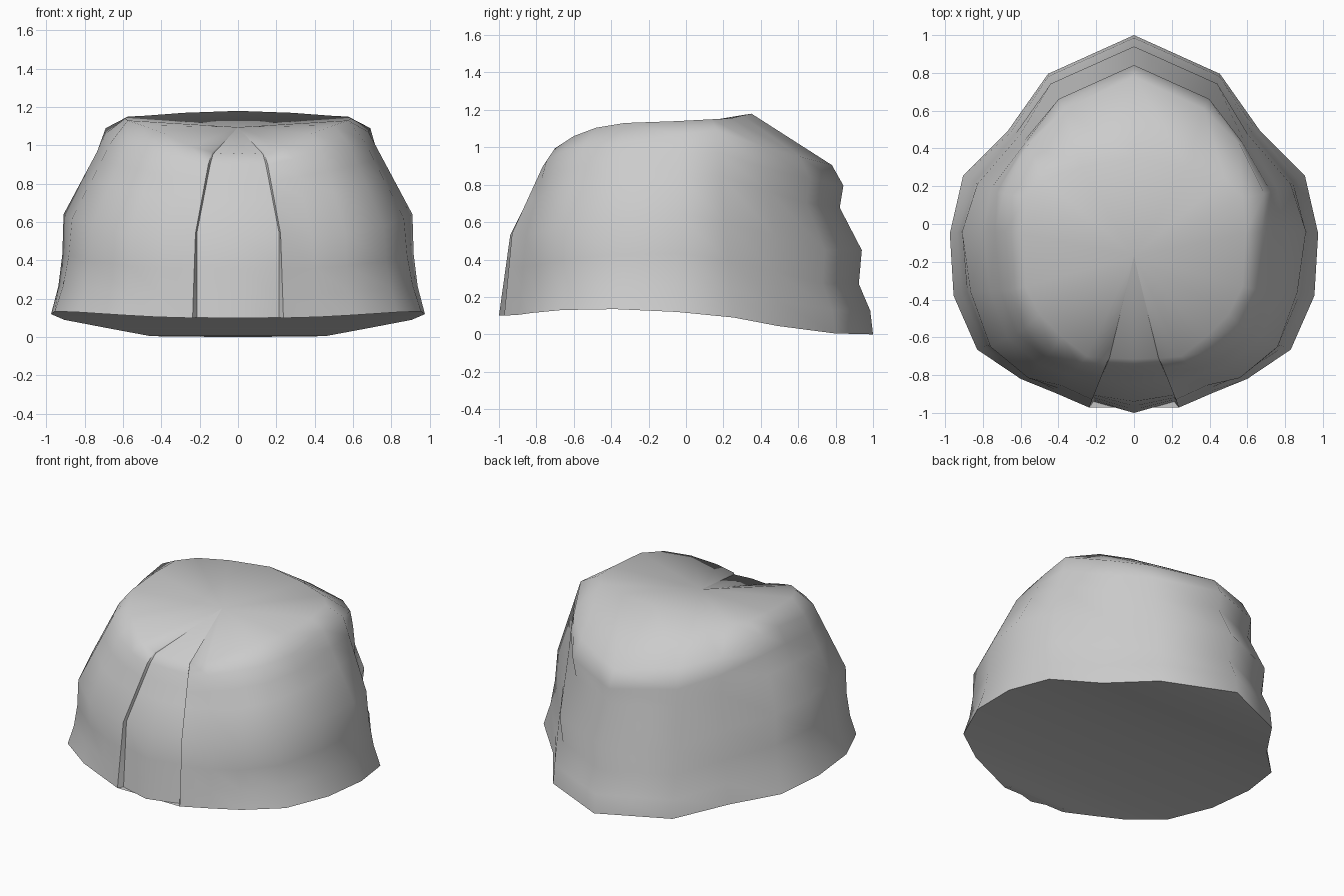
import bpy, bmesh
from mathutils import Vector

if "Cube" in bpy.data.objects:
    bpy.data.objects.remove(bpy.data.objects["Cube"])

# Half of the shell. Each column runs down: rim, shoulder, middle, bottom.
FRONT = [
    ((0, -.715, .96), (0, -.755, .90), (0, -.94, .53), (0, -1.0, .10)),
    ((.13, -.71, .955), (.145, -.745, .90), (.215, -.905, .54), (.213, -.94, .10)),
    # step at the slit, then the side
    ((.135, -.712, .965), (.155, -.765, .90), (.222, -.93, .54), (.237, -.972, .10)),
    ((.25, -.70, .995), (.29, -.745, .93), (.385, -.855, .53), (.42, -.893, .105)),
]
SIDE = [
    ((.38, -.60, 1.06), (.44, -.675, .97), (.56, -.815, .54), (.60, -.82, .115)),
    ((.50, -.48, 1.105), (.58, -.555, 1.00), (.76, -.65, .58), (.83, -.665, .13)),
    ((.575, -.33, 1.13), (.66, -.35, 1.02), (.865, -.36, .62), (.955, -.38, .135)),
    ((.59, -.05, 1.14), (.68, -.04, 1.07), (.91, -.04, .64), (.975, -.05, .12)),
    ((.575, .14, 1.15), (.69, .16, 1.09), (.83, .21, .60), (.905, .255, .09)),
]
BACK = [
    ((.48, .24, 1.155), (.56, .42, 1.00), (.60, .47, .53), (.67, .49, .045)),
    ((.28, .30, 1.17), (.37, .61, .95), (.415, .70, .45), (.455, .795, .005)),
    ((0, .35, 1.18), (0, .78, .905), (0, .89, .45), (0, 1.0, 0)),
]
# Height fraction with outward offsets: back waves, side tuck
LEVELS = [(0, 0, 0), (.12, .035, 0), (.25, -.013, 0), (.5, .05, 0),
          (.7, -.01, -.02), (.86, .016, -.02), (1, 0, 0)]
COLUMNS = ([(c, 0, 0) for c in FRONT] + [(c, 0, 1) for c in SIDE]
           + [(BACK[0], .1, 0), (BACK[1], 1, 0), (BACK[2], 1, 0)])


def column_points(col, waves, tuck):
    rim, top, mid, low = (Vector(p) for p in col)
    out = Vector((mid.x, mid.y, 0)).normalized()
    pts = [rim]
    for t, w, k in LEVELS:
        p = top.lerp(mid, t * 2) if t <= .5 else mid.lerp(low, t * 2 - 1)
        pts.append(p + out * (w * waves + k * tuck))
    return pts


bm = bmesh.new()
rims = []
for sx in (1, -1):
    def face(*verts):
        bm.faces.new(verts if sx > 0 else verts[::-1])

    # Wraparound wall with slits at the front and waves at the back
    grid = [[bm.verts.new((p.x * sx, p.y, p.z)) for p in column_points(*c)] for c in COLUMNS]
    crown = bm.verts.new((0, -.17, 1.095))
    rims.append([g[-1] for g in grid])
    for a, b in zip(grid, grid[1:]):
        for i in range(len(a) - 1):
            face(a[i], a[i + 1], b[i + 1], b[i])
        # Sunken crown fan
        face(crown, a[0], b[0])

# Closed underside, bridged straight across from side to side
right, left = rims
for i in range(len(right) - 1):
    bm.faces.new((right[i + 1], right[i], left[i], left[i + 1]))

# Weld the two halves on the centre line
bmesh.ops.remove_doubles(bm, verts=[v for v in bm.verts if abs(v.co.x) < 1e-5], dist=1e-4)
bmesh.ops.recalc_face_normals(bm, faces=bm.faces)
mesh = bpy.data.meshes.new("hair_shell")
bm.to_mesh(mesh)
bm.free()
shell = bpy.data.objects.new("hair_shell", mesh)
bpy.context.collection.objects.link(shell)
shell.select_set(True)
bpy.context.view_layer.objects.active = shell
bpy.ops.object.shade_smooth_by_angle(angle=1.0)
